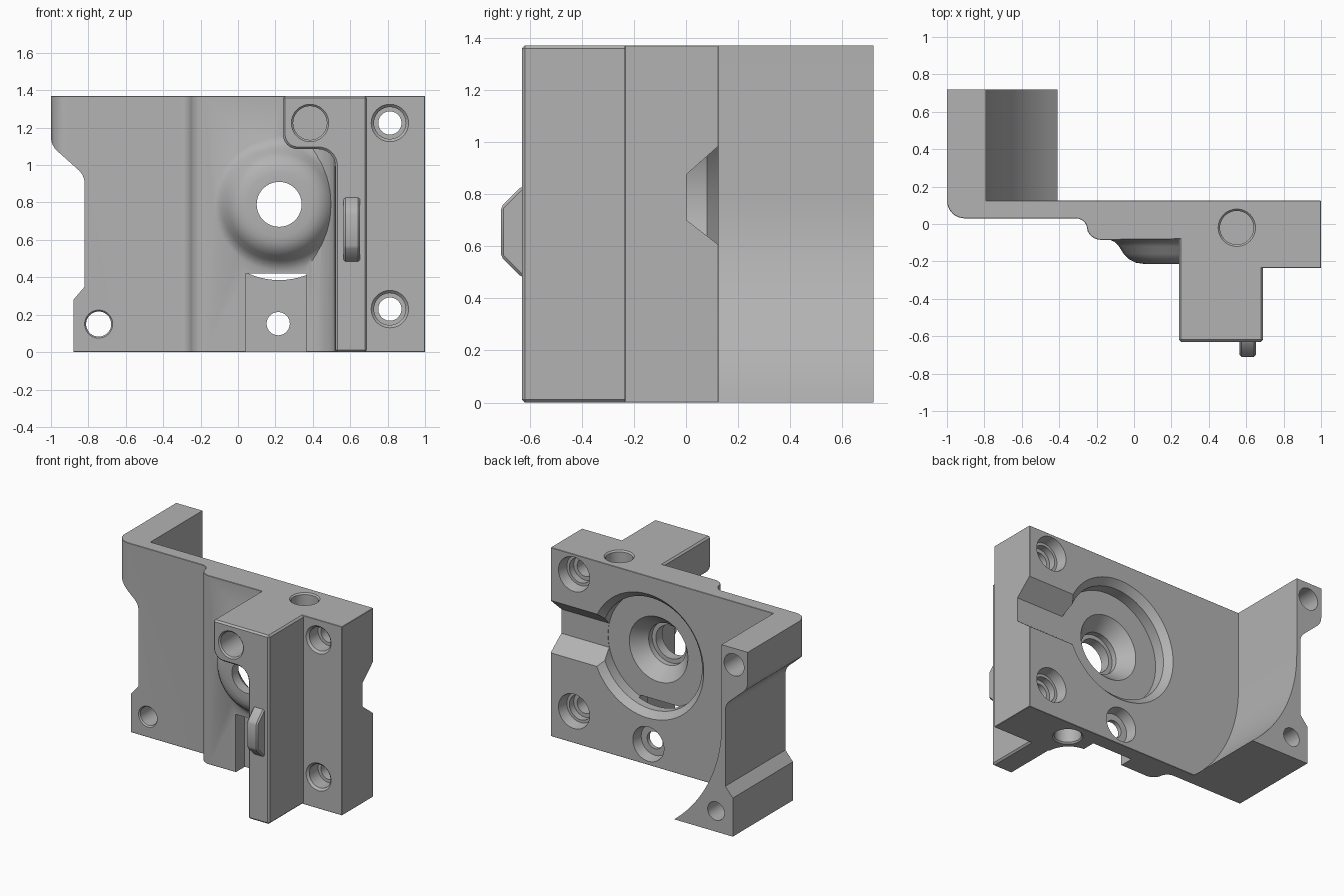
import bpy, bmesh
from math import sin, cos, pi, radians, sqrt

cube = bpy.data.objects.get("Cube")
if cube:
    bpy.data.objects.remove(cube, do_unlink=True)

grey = bpy.data.materials.new("matte_grey")
grey.use_nodes = True
grey.diffuse_color = (0.45, 0.45, 0.45, 1)
grey.node_tree.nodes["Principled BSDF"].inputs["Base Color"].default_value = (0.45, 0.45, 0.45, 1)

TOP, BACK = 1.37, 0.125
HUB = (0.22, 0.79)


def finish(name, bm):
    bmesh.ops.recalc_face_normals(bm, faces=bm.faces)
    mesh = bpy.data.meshes.new(name)
    bm.to_mesh(mesh)
    bm.free()
    obj = bpy.data.objects.new(name, mesh)
    bpy.context.collection.objects.link(obj)
    mesh.materials.append(grey)
    return obj


def apply(obj, mod):
    bpy.context.view_layer.objects.active = obj
    bpy.ops.object.modifier_apply(modifier=mod.name)


def prism(name, points, lo, hi, axis, bevel=0):
    """Extrude a closed outline along x, y or z."""
    place = {"x": lambda a, b, h: (h, a, b),
             "y": lambda a, b, h: (a, h, b),
             "z": lambda a, b, h: (a, b, h)}[axis]
    bm = bmesh.new()
    low = [bm.verts.new(place(a, b, lo)) for a, b in points]
    high = [bm.verts.new(place(a, b, hi)) for a, b in points]
    bm.faces.new(low)
    bm.faces.new(high)
    n = len(points)
    for i in range(n):
        j = (i + 1) % n
        bm.faces.new((low[i], low[j], high[j], high[i]))
    obj = finish(name, bm)
    if bevel:
        mod = obj.modifiers.new("chamfer", "BEVEL")
        mod.width, mod.segments = bevel, 1
        mod.limit_method, mod.angle_limit = "ANGLE", radians(40)
        apply(obj, mod)
    return obj


def lathe(name, profile, centre, axis="y", n=48):
    """Revolve (radius, height) rings about an axis through centre."""
    bm = bmesh.new()
    rings = []
    for r, h in profile:
        ring = []
        for k in range(n):
            a = centre[0] + r * cos(2 * pi * k / n)
            b = centre[1] + r * sin(2 * pi * k / n)
            ring.append(bm.verts.new((a, h, b) if axis == "y" else (a, b, h)))
        rings.append(ring)
    for p, q in zip(rings, rings[1:]):
        for k in range(n):
            m = (k + 1) % n
            bm.faces.new((p[k], p[m], q[m], q[k]))
    bm.faces.new(rings[0])
    bm.faces.new(rings[-1])
    return finish(name, bm)


def arc(cx, cy, r, start, end, n=8):
    return [(cx + r * cos(radians(start + (end - start) * i / n)),
             cy + r * sin(radians(start + (end - start) * i / n))) for i in range(n + 1)]


def combine(body, other, operation):
    mod = body.modifiers.new("boolean", "BOOLEAN")
    mod.operation, mod.object, mod.solver = operation, other, "EXACT"
    apply(body, mod)
    bpy.data.objects.remove(other, do_unlink=True)


# Back plate with rounded corner, soft step and thick right flange
plan = [(-1, BACK)] + arc(-0.905, 0.125, 0.095, 180, 270)
plan += arc(-0.31, -0.03, 0.06, 90, 20, 5) + arc(-0.175, -0.005, 0.08, 205, 270, 5)
plan += arc(0.36, -0.24, 0.16, 90, 0)
plan += [(0.6, -0.24), (0.6, -0.235), (1, -0.235), (1, BACK)]
body = prism("bracket_body", plan[1:], 0, TOP, "z", 0.012)

# Side arm whose inner face follows a large cylinder
R = 1.01
foot = sqrt(R * R - HUB[1] ** 2)
sweep = [(HUB[0] - sqrt(R * R - (HUB[1] * (1 - i / 20)) ** 2), HUB[1] * i / 20) for i in range(21)]
arm = prism("side_arm", [(-1, 0)] + sweep + [(-0.79, TOP), (-1, TOP)], 0.11, 0.72, "y")
combine(body, arm, "UNION")

# Front block, wide at the top and narrow below
outline = [(0.24, TOP)] + arc(0.32, 1.165, 0.08, 180, 270) + arc(0.43, 0.995, 0.09, 90, 0)
outline += [(0.52, 0), (0.69, 0), (0.69, TOP)]
combine(body, prism("front_block", outline, -0.63, 0.06, "y", 0.012), "UNION")

# Domed hub and key tab
dome = [(0.36, 0.01), (0.36, -0.08), (0.325, -0.095), (0.3, -0.12), (0.275, -0.16),
        (0.245, -0.19), (0.21, -0.207), (0.17, -0.213)]
combine(body, lathe("hub_dome", dome, HUB), "UNION")
tab = [(-0.6, 0.48), (-0.63, 0.48), (-0.71, 0.56), (-0.71, 0.75), (-0.63, 0.83), (-0.6, 0.83)]
combine(body, prism("key_tab", tab, 0.565, 0.652, "x", 0.01), "UNION")

# Outer side notch
notch = [(-1.1, 1.17)] + arc(-0.9, 1.15, 0.1, 180, 225, 5) + arc(-0.92, 0.9, 0.1, 45, 0, 5)
notch += [(-0.82, 0.35), (-0.88, 0.28), (-0.88, -0.1), (-1.1, -0.1)]
cutters = [prism("notch_cutter", notch, -0.2, 0.9, "y")]

# Stepped circular pocket, with the bore through the dome
pocket = [(0.45, 0.2), (0.45, 0.125), (0.405, 0.08), (0.405, 0), (0.235, 0),
          (0.15, -0.1), (0.15, -0.14), (0.12, -0.14), (0.12, -0.4)]
cutters.append(lathe("pocket_cutter", pocket, HUB, n=72))

# Channel from the pocket to the flange edge
channel = [(0.002, 0.7), (0.002, 0.875), (BACK, 0.985), (0.2, 0.985), (0.2, 0.605), (BACK, 0.605)]
cutters.append(prism("channel_cutter", channel, 0.4, 1.2, "x"))

# Lower front slot
cutters.append(prism("slot_cutter", [(0.04, -0.1), (0.365, -0.1), (0.365, 0.42), (0.04, 0.42)],
                     -0.5, 0.02, "y"))

# Screw holes
for z in (0.23, 1.225):
    cutters.append(lathe("flange_hole_cutter",
                         [(0.1, -0.4), (0.1, -0.235), (0.085, -0.22), (0.085, -0.12), (0.062, -0.12),
                          (0.062, 0), (0.09, 0), (0.09, 0.05), (0.11, 0.05), (0.125, BACK), (0.125, 0.2)],
                         (0.812, z)))
cutters.append(lathe("slot_hole_cutter",
                     [(0.062, -0.2), (0.062, 0.05), (0.11, 0.05), (0.125, BACK), (0.125, 0.2)],
                     (0.215, 0.152)))
cutters.append(lathe("foot_hole_cutter", [(0.075, -0.1), (0.075, 0.03), (0.067, 0.04), (0.067, 0.9)],
                     (-0.745, 0.15)))
cutters.append(lathe("arm_hole_cutter", [(0.08, 0.4), (0.08, 0.9)], (-0.89, 1.25)))
cutters.append(lathe("block_hole_cutter", [(0.1, -0.8), (0.1, -0.63), (0.09, -0.62), (0.09, -0.3)],
                     (0.385, 1.225)))

# Blind sockets in the top and bottom
for a, b in ((TOP + 0.1, TOP - 0.25), (-0.1, 0.25)):
    edge = TOP if a > 1 else 0
    inner = edge + (0.01 if b > a else -0.01)
    cutters.append(lathe("socket_cutter", [(0.1, a), (0.1, edge), (0.09, inner), (0.09, b)],
                         (0.55, -0.02), "z"))

for cutter in cutters:
    combine(body, cutter, "DIFFERENCE")

bpy.ops.object.select_all(action="DESELECT")
body.select_set(True)
bpy.context.view_layer.objects.active = body
bpy.ops.object.shade_smooth_by_angle(angle=radians(28))
